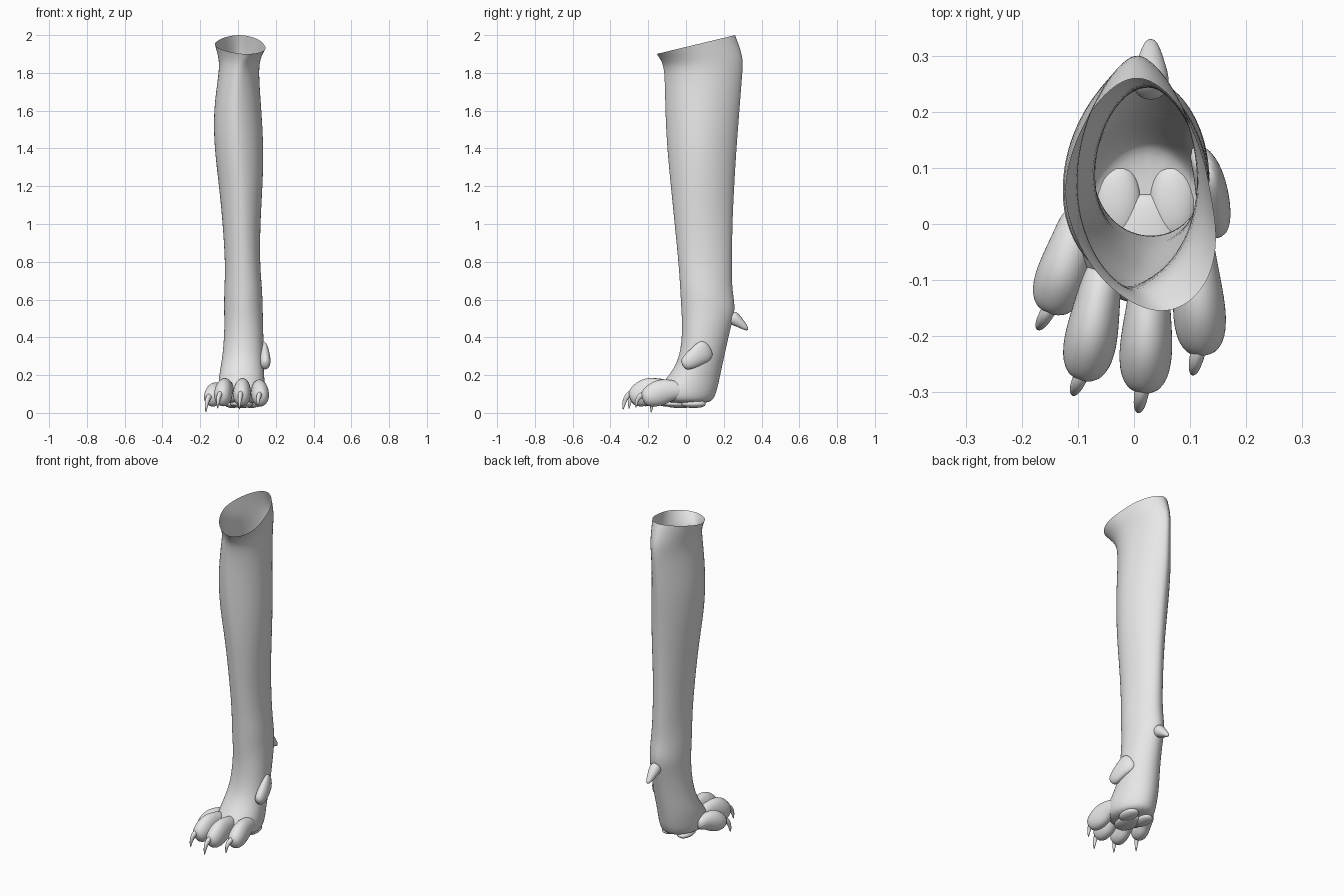
import bpy, bmesh
from math import sin, cos, tau
from mathutils import Vector

if "Cube" in bpy.data.objects:
    bpy.data.objects.remove(bpy.data.objects["Cube"])

grey = bpy.data.materials.new("plain_grey")
grey.use_nodes = True
grey.diffuse_color = (0.8, 0.8, 0.8, 1)
grey.node_tree.nodes["Principled BSDF"].inputs["Base Color"].default_value = (0.8, 0.8, 0.8, 1)


def loft(name, rings, cap_start=True, cap_end=True, levels=2):
    """Skin a list of point rings and smooth the result."""
    bm = bmesh.new()
    loops = [[bm.verts.new(p) for p in ring] for ring in rings]
    for a, b in zip(loops, loops[1:]):
        for i in range(len(a)):
            j = (i + 1) % len(a)
            bm.faces.new((a[i], a[j], b[j], b[i]))
    if cap_start:
        bm.faces.new(loops[0][::-1])
    if cap_end:
        bm.faces.new(loops[-1])
    bmesh.ops.recalc_face_normals(bm, faces=bm.faces)
    for f in bm.faces:
        f.smooth = True
    mesh = bpy.data.meshes.new(name)
    bm.to_mesh(mesh)
    bm.free()
    mesh.materials.append(grey)
    obj = bpy.data.objects.new(name, mesh)
    bpy.context.collection.objects.link(obj)
    sub = obj.modifiers.new("smooth", 'SUBSURF')
    sub.levels = sub.render_levels = levels
    return obj


def limb(name, stations, sides=12):
    """Tube along stations of (point, half width, half height)."""
    pts = [Vector(s[0]) for s in stations]
    rings = []
    for i, (_, w, h) in enumerate(stations):
        tangent = (pts[min(i + 1, len(pts) - 1)] - pts[max(i - 1, 0)]).normalized()
        side = tangent.cross(Vector((0, 0, 1))).normalized()
        up = side.cross(tangent)
        angles = [tau * k / sides for k in range(sides)]
        rings.append([pts[i] + side * w * 1.04 * cos(a) + up * h * 1.04 * sin(a) for a in angles])
    return loft(name, rings)


# Leg and paw body, rim to sole: z, tilt, x range, y range, front skew, ridge sharpness
leg = [
    (1.95, .24, -.125, .135, -.155, .26, .045, .1),
    (1.87, .06, -.10, .115, -.125, .305, .01, .25),
    (1.80, 0, -.10, .11, -.112, .298, -.01, .3),
    (1.60, 0, -.13, .125, -.11, .283, -.01, .3),
    (1.40, 0, -.124, .137, -.10, .267, -.01, .25),
    (1.20, 0, -.10, .13, -.08, .255, 0, .2),
    (1.00, 0, -.08, .117, -.06, .245, 0, .1),
    (0.78, 0, -.066, .115, -.038, .243, 0, 0),
    (0.65, 0, -.072, .128, -.03, .243, 0, 0),
    (0.55, 0, -.074, .13, -.025, .265, 0, .1),
    (0.45, 0, -.07, .133, -.018, .235, 0, 0),
    (0.30, 0, -.08, .135, -.03, .203, 0, 0),
    (0.21, 0, -.098, .135, -.078, .183, 0, 0),
    (0.13, 0, -.105, .145, -.15, .167, 0, 0),
    (0.08, 0, -.10, .14, -.14, .15, 0, 0),
    (0.048, 0, -.075, .115, -.11, .125, 0, 0),
]
rings = []
for z, tilt, x0, x1, y0, y1, skew, ridge in leg:
    cx, cy, rx, ry = (x0 + x1) / 2, (y0 + y1) / 2, (x1 - x0) / 2, (y1 - y0) / 2
    ring = []
    for k in range(20):
        a = tau * k / 20
        across = cos(a) * abs(cos(a)) ** ridge * (1 - .12 * sin(a))
        dy = ry * 1.015 * sin(a)
        ring.append((cx + rx * 1.015 * across + skew * max(0, -sin(a)), cy + dy, z + tilt * dy))
    rings.append(ring)
loft("leg", rings, cap_start=False)

# Toes and claws: base, tip, height factor, claw tip
toes = {
    "outer_right": ((-.09, .03), (-.148, -.157), .85, (-.17, -.185, 0)),
    "middle_right": ((-.05, -.06), (-.09, -.275), 1, (-.108, -.302, .02)),
    "middle_left": ((.03, -.07), (.017, -.298), 1, (.008, -.333, .015)),
    "outer_left": ((.105, .0), (.122, -.232), .95, (.105, -.266, .025)),
}
profile = [(0, .12, .032, .040), (.3, .128, .038, .056), (.58, .115, .047, .077),
           (.83, .088, .048, .062), (1, .073, .028, .036)]
for name, (base, tip, tall, claw_tip) in toes.items():
    b, t = Vector(base), Vector(tip)
    limb(name + "_toe", [((*b.lerp(t, f), .03 + (z - .03) * tall), w, h * tall)
                         for f, z, w, h in profile])
    root = Vector((*b.lerp(t, .88), .105 * tall + .005))
    end = Vector(claw_tip)
    bend = root.lerp(end, .6)
    bend.z = root.z - .012
    curl = root.lerp(end, .93)
    curl.z = end.z + .045
    limb(name + "_claw", [(root, .015, .018), (bend, .014, .017), (curl, .010, .012), (end, .002, .003)], 8)

# Dewclaw on the inner side, a broad root bending forward to a hanging knob
limb("dewclaw", [((.115, .125, .35), .018, .045), ((.132, .095, .325), .026, .062),
                 ((.140, .05, .295), .030, .050), ((.144, .012, .268), .030, .044),
                 ((.146, -.02, .25), .020, .026)])

# Spur behind the wrist
limb("wrist_spur", [((.03, .232, .515), .03, .036), ((.03, .258, .497), .034, .036),
                    ((.03, .29, .472), .024, .024), ((.03, .33, .438), .011, .009)])

# Three-lobed pad under the paw
for name, x, y, width, length in (("centre", .02, -.03, .065, .085),
                                  ("left", .07, .04, .045, .065),
                                  ("right", -.03, .04, .045, .065)):
    lobe = [(-1, .35), (-.7, .8), (0, 1), (.7, .8), (1, .35)]
    limb("heel_pad_" + name, [((x, y + f * length, .048), width * s, .024 * s) for f, s in lobe])
